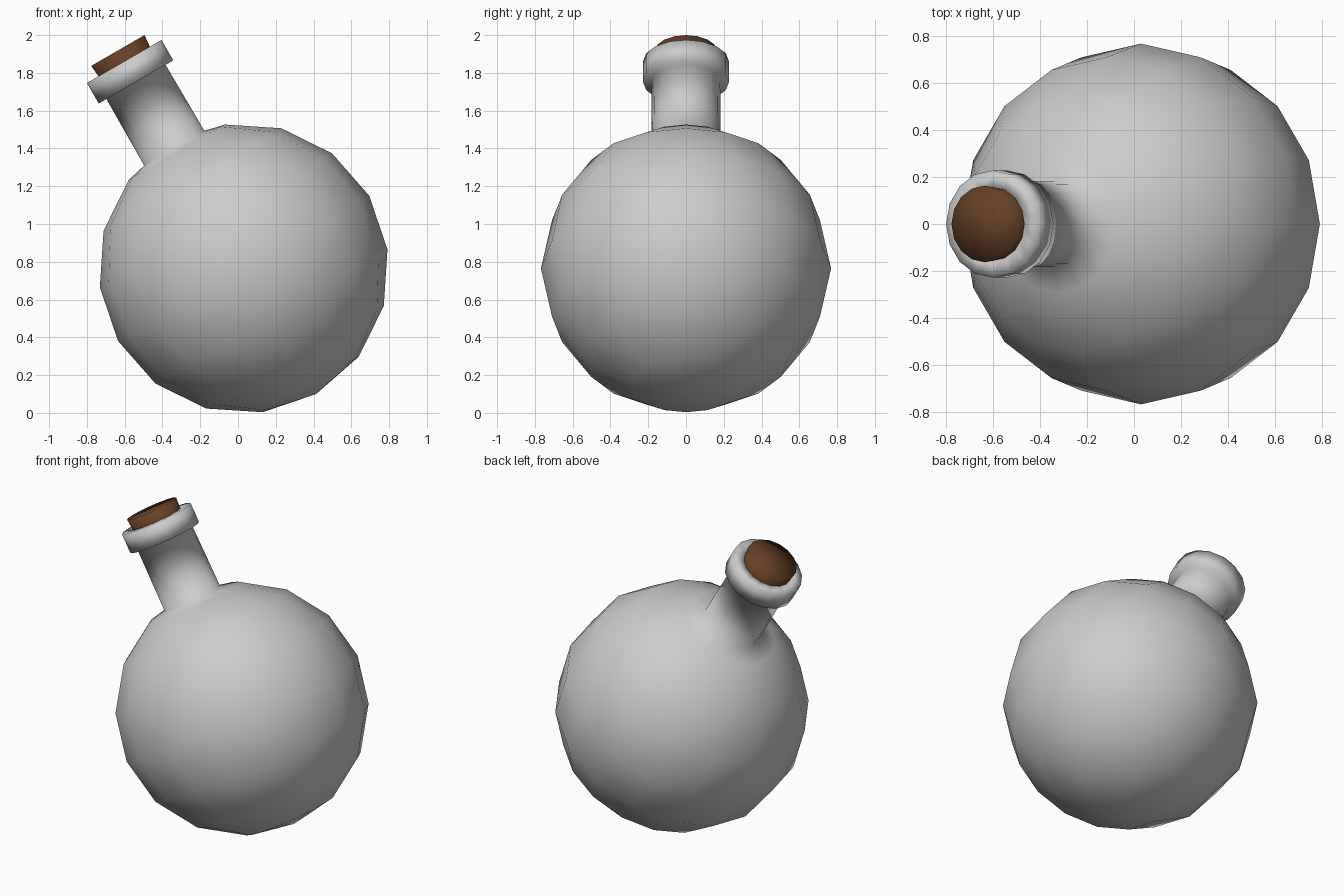
import bpy, bmesh
from math import radians, sin, cos, pi
from mathutils import Matrix, Vector

if "Cube" in bpy.data.objects:
    bpy.data.objects.remove(bpy.data.objects["Cube"])

SIDES = 16
# Every part shares one axis, leaning 30 degrees towards -x from the bulb centre
TILT = Matrix.Translation((0.03, 0, 0.765)) @ Matrix.Rotation(radians(-30), 4, 'Y')


def lathe(name, profile, color=None):
    """Spin a (radius, height) profile around the tilted axis."""
    bm = bmesh.new()
    verts = [bm.verts.new((r, 0, z)) for r, z in profile]
    edges = [bm.edges.new(pair) for pair in zip(verts, verts[1:])]
    bmesh.ops.spin(bm, geom=verts + edges, cent=(0, 0, 0), axis=(0, 0, 1),
                   angle=2 * pi, steps=SIDES)
    bmesh.ops.remove_doubles(bm, verts=bm.verts, dist=1e-4)
    bmesh.ops.recalc_face_normals(bm, faces=bm.faces)
    bm.transform(TILT)
    for f in bm.faces:
        f.smooth = True
    mesh = bpy.data.meshes.new(name)
    bm.to_mesh(mesh)
    bm.free()
    if color:
        mat = bpy.data.materials.new(name)
        mat.diffuse_color = color
        mat.use_nodes = True
        mat.node_tree.nodes["Principled BSDF"].inputs["Base Color"].default_value = mat.diffuse_color
        mesh.materials.append(mat)
    obj = bpy.data.objects.new(name, mesh)
    bpy.context.collection.objects.link(obj)
    return obj


# Round bulb (eight rings), running on into the neck, lip and inner throat
R = 0.768
bulb = [(R * sin(pi * i / 8), -R * cos(pi * i / 8)) for i in range(8)]
neck = [(0.184, 0.735), (0.181, 1.14), (0.228, 1.14), (0.228, 1.265),
        (0.15, 1.265), (0.148, 1.12), (0, 1.12)]
lathe("flask", bulb + neck)

# Tapered cork stopper
lathe("cork", [(0, 1.13), (0.145, 1.13), (0.163, 1.332), (0, 1.332)],
      (0.13, 0.05, 0.018, 1))
